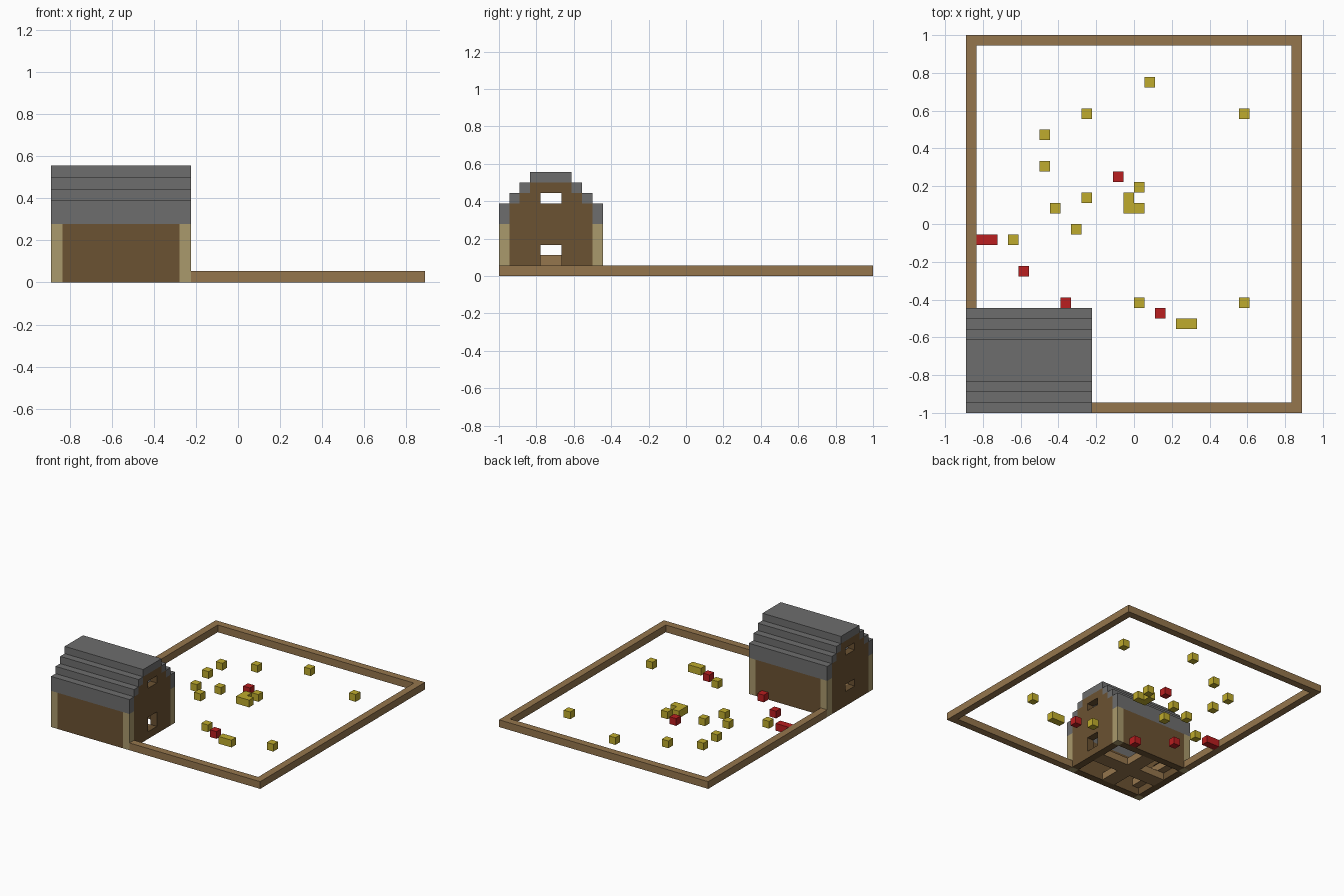
import bpy
import bmesh
from itertools import product
from mathutils import Vector

cube = bpy.data.objects.get("Cube")
if cube:
    bpy.data.objects.remove(cube, do_unlink=True)

U = 1 / 18                      # edge of one block
W, D = 32, 36                   # yard size in blocks
HX, HY, EAVE = 12, 10, 5        # house size and eave height in blocks


def material(name, r, g, b):
    mat = bpy.data.materials.new(name)
    mat.use_nodes = True
    mat.diffuse_color = (r, g, b, 1)
    mat.node_tree.nodes["Principled BSDF"].inputs["Base Color"].default_value = (r, g, b, 1)
    return mat


timber = material("light timber", 0.30, 0.18, 0.074)
plank = material("dark plank", 0.147, 0.084, 0.032)
cream = material("cream post", 0.40, 0.32, 0.15)
slate = material("grey slate", 0.155, 0.155, 0.155)
yellow = material("yellow petal", 0.52, 0.41, 0.026)
red = material("red petal", 0.49, 0.013, 0.014)


def box(x, y, z):
    """Set of block cells inside three half-open ranges."""
    return set(product(range(*x), range(*y), range(*z)))


def build(name, cells, mat):
    """Make an object from the exposed sides of a set of blocks."""
    bm = bmesh.new()
    for cell in cells:
        for axis, side in product(range(3), (0, 1)):
            beside = list(cell)
            beside[axis] += 2 * side - 1
            if tuple(beside) in cells:
                continue
            corners = []
            for a, b in ((0, 0), (1, 0), (1, 1), (0, 1)):
                p = Vector(cell)
                p[axis] += side
                p[(axis + 1) % 3] += a
                p[(axis + 2) % 3] += b
                corners.append(bm.verts.new(((p.x - W / 2) * U, (p.y - D / 2) * U, p.z * U)))
            bm.faces.new(corners if side else corners[::-1])
    bmesh.ops.remove_doubles(bm, verts=bm.verts, dist=U / 100)
    bmesh.ops.dissolve_limit(bm, angle_limit=0.01, verts=bm.verts, edges=bm.edges)
    mesh = bpy.data.meshes.new(name)
    bm.to_mesh(mesh)
    bm.free()
    mesh.materials.append(mat)
    obj = bpy.data.objects.new(name, mesh)
    bpy.context.collection.objects.link(obj)
    return obj


# House footprint and corner posts
house = box((0, HX), (0, HY), (0, 10))
posts = {c for c in house if c[0] in (0, HX - 1) and c[1] in (0, HY - 1) and c[2] < EAVE}

# Stepped roof shell: height range for each row in from the eave
steps = [(EAVE, 7), (7, 8), (8, 9), (9, 10), (9, 10)]
roof = set()
for row, rise in enumerate(steps):
    for y in (row, HY - 1 - row):
        roof |= box((0, HX), (y, y + 1), rise)

# Long walls below the eaves, gable ends up to the roof
walls = box((0, HX), (0, HY), (0, EAVE)) - box((1, HX - 1), (1, HY - 1), (0, EAVE))
for y in range(1, HY - 1):
    top = steps[min(y, HY - 1 - y)][0]
    for x in (0, HX - 1):
        walls |= box((x, x + 1), (y, y + 1), (0, top))

# Openings: loft windows at both ends, doorway on one, low window on the other
walls -= box((0, HX), (4, 6), (7, 8)) | box((0, HX), (4, 6), (2, 3))
walls -= box((HX - 1, HX), (4, 6), (1, 2)) | posts

# Floor beams crossing inside, with a bench against the far end
beams = box((1, HX - 1), (4, 6), (0, 1)) | box((5, 7), (1, HY - 1), (0, 1))
beams |= box((1, 2), (1, HY - 1), (1, 2))

build("corner_posts", posts, cream)
build("roof", roof, slate)
build("house_walls", walls, plank)
build("floor_beams", beams, timber)

# Low fence around the yard, broken by the house
fence = box((0, W), (0, D), (0, 1)) - box((1, W - 1), (1, D - 1), (0, 1)) - house
build("fence", fence, timber)

# Flowers scattered in the yard
yellow_spots = [(17, 31), (11, 28), (26, 28), (7, 26), (7, 23), (16, 21), (11, 20), (15, 20),
                (15, 19), (16, 19), (8, 19), (10, 17), (4, 16), (16, 10), (26, 10), (20, 8), (21, 8)]
red_spots = [(14, 22), (1, 16), (2, 16), (5, 13), (9, 10), (18, 9)]
build("yellow_flowers", {(x, y, 0) for x, y in yellow_spots}, yellow)
build("red_flowers", {(x, y, 0) for x, y in red_spots}, red)
